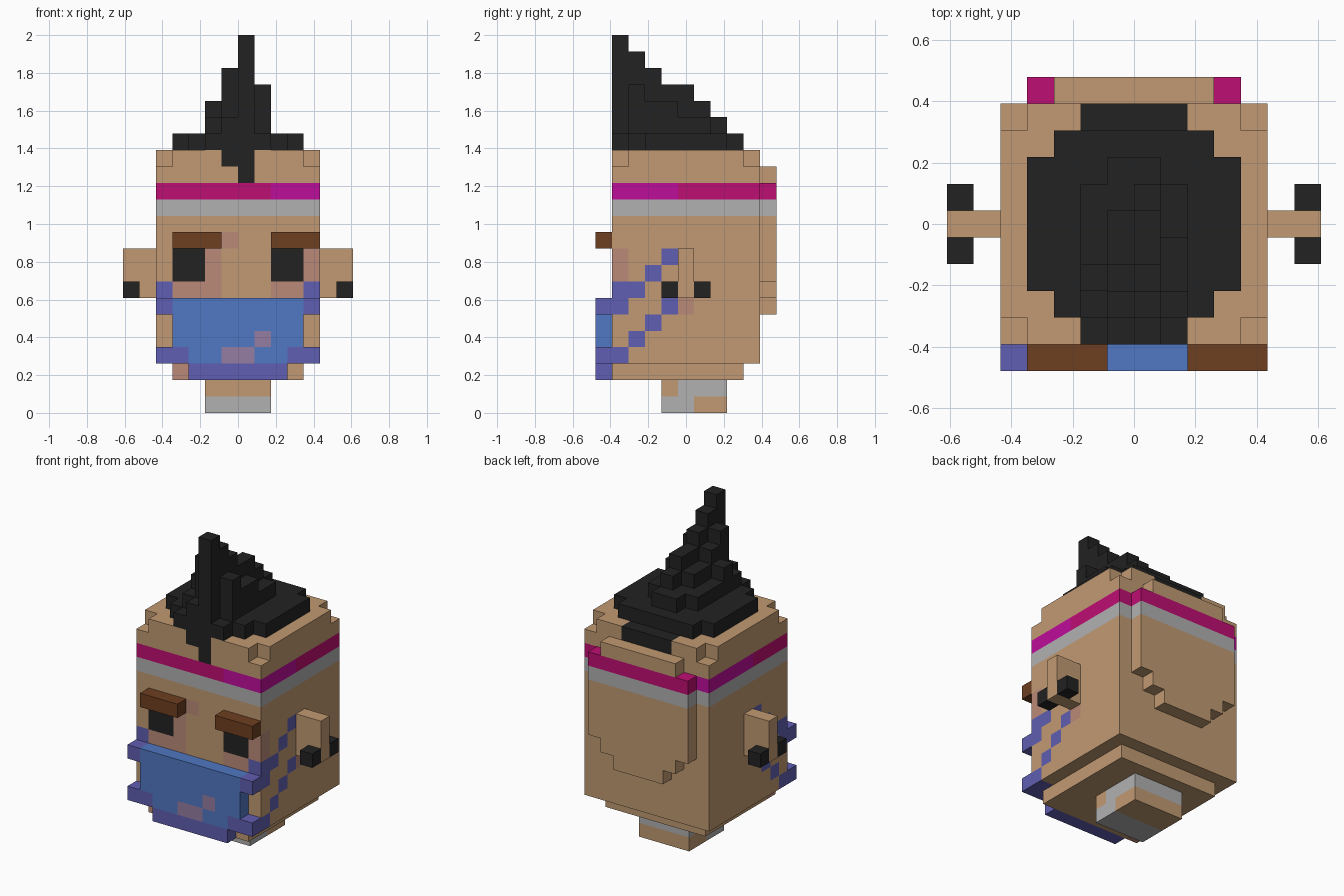
import bpy, bmesh
from mathutils import Vector

if "Cube" in bpy.data.objects:
    bpy.data.objects.remove(bpy.data.objects["Cube"], do_unlink=True)

UNIT = 2 / 23       # edge of one block
MID_Y = 5.5         # block row that lies on y = 0


def linear(c):
    c /= 255
    return c / 12.92 if c <= 0.04045 else ((c + 0.055) / 1.055) ** 2.4


COLOURS = {
    "skin": (193, 154, 115), "black": (34, 34, 34), "mask_blue": (80, 120, 195),
    "mask_violet": (96, 94, 178), "brow_brown": (110, 62, 33), "pale_grey": (177, 177, 177),
    "magenta": (190, 14, 115), "bright_magenta": (190, 14, 155),
    "blush": (187, 138, 120), "mauve": (148, 125, 162),
}
NAMES = list(COLOURS)
MATERIALS = []
for label, rgb in COLOURS.items():
    mat = bpy.data.materials.new(label)
    colour = (*[linear(c) for c in rgb], 1)
    mat.use_nodes = True
    mat.diffuse_color = colour
    bsdf = mat.node_tree.nodes["Principled BSDF"]
    bsdf.inputs["Base Color"].default_value = colour
    bsdf.inputs["Roughness"].default_value = 0.8
    MATERIALS.append(mat)


def cells_of(box):
    x0, x1, y0, y1, z0, z1 = box
    return [(x, y, z) for x in range(x0, x1) for y in range(y0, y1) for z in range(z0, z1)]


def mirrored(box):
    return (-box[1], -box[0], *box[2:])


def blocks(name, boxes, base, paint=(), carve=()):
    """Join block boxes into one skin, then paint boxes of it."""
    cells = {c: base for b in boxes for c in cells_of(b)}
    for b in carve:
        for c in cells_of(b):
            cells.pop(c, None)
    for colour, *areas in paint:
        for b in areas:
            for c in cells_of(b):
                if c in cells:
                    cells[c] = colour
    bm = bmesh.new()
    verts = {}

    def corner(p):
        key = tuple(round(v) for v in p)
        if key not in verts:
            verts[key] = bm.verts.new((key[0] * UNIT, (key[1] - MID_Y) * UNIT, key[2] * UNIT))
        return verts[key]

    for cell, colour in cells.items():
        for axis in range(3):
            for side in (0, 1):
                near = list(cell)
                near[axis] += 2 * side - 1
                if tuple(near) in cells:
                    continue
                u, v = Vector(), Vector()
                u[(axis + 1) % 3] = v[(axis + 2) % 3] = 1
                o = Vector(cell)
                o[axis] += side
                loop = [o, o + u, o + u + v, o + v]
                face = bm.faces.new([corner(p) for p in (loop if side else loop[::-1])])
                face.material_index = NAMES.index(colour)
    bmesh.ops.dissolve_limit(bm, angle_limit=0.01, verts=bm.verts[:], edges=bm.edges[:],
                             delimit={'MATERIAL'})
    mesh = bpy.data.meshes.new(name)
    bm.to_mesh(mesh)
    bm.free()
    for m in MATERIALS:
        mesh.materials.append(m)
    obj = bpy.data.objects.new(name, mesh)
    bpy.context.collection.objects.link(obj)
    return obj


# Neck with a mottled collar
blocks("neck", [(-2, 2, 4, 8, 0, 2)], "pale_grey",
       [("skin", (-2, 2, 4, 5, 1, 2), (-2, 2, 6, 8, 0, 1))])

# Head: mask straps, eyes, blush and headband are painted on its blocks
straps = [(4, 5, 1, 3, 7, 8), (4, 5, 3, 4, 8, 9), (4, 5, 4, 5, 9, 10), (4, 5, 1, 2, 6, 7)]
straps += [(4, 5, 1 + i, 2 + i, 3 + i, 4 + i) for i in range(4)]
straps += [mirrored(b) for b in straps]
eye = (2, 4, 1, 2, 8, 10)
notches = [(x, x + 1, y, y + 1, 15, 16) for x in (-5, 4) for y in (1, 9)]
blocks("head", [(-5, 5, 1, 10, 3, 16), (-4, 4, 1, 9, 2, 3)], "skin", [
    ("mask_violet", *straps),
    ("blush", (-4, -1, 1, 2, 7, 8), (-2, -1, 1, 2, 8, 10), (-1, 0, 1, 2, 10, 11),
     (2, 4, 1, 2, 7, 8), (4, 5, 1, 2, 8, 10), (4, 5, 5, 6, 6, 7), (-4, -3, 1, 2, 2, 3)),
    ("black", eye, mirrored(eye), (-1, 1, 1, 2, 15, 16), (0, 1, 1, 2, 14, 15),
     (-2, 2, 9, 10, 15, 16)),
    ("pale_grey", (-5, 5, 1, 10, 12, 13)),
    ("magenta", (-5, 5, 1, 10, 13, 14)),
    ("bright_magenta", (2, 5, 1, 5, 13, 14), (-5, -4, 5, 10, 13, 14)),
], notches)

# Raised panel on the back of the head, stepped at the bottom
blocks("back_panel", [(-4, 4, 10, 11, 8, 14), (-3, 3, 10, 11, 7, 15), (-2, 2, 10, 11, 6, 7)],
       "skin", [("pale_grey", (-4, 4, 10, 11, 12, 13)), ("magenta", (-4, 4, 10, 11, 13, 14))])

# Face mask
mask_end = (3, 5, 0, 1, 3, 4)
mask_top_end = (4, 5, 0, 1, 6, 7)
blocks("face_mask", [(-5, 5, 0, 1, 6, 7), (-4, 4, 0, 1, 4, 6), (-5, 5, 0, 1, 3, 4),
                     (-3, 3, 0, 1, 2, 3)], "mask_blue", [
    ("mask_violet", (-3, 3, 0, 1, 2, 3), mask_end, mirrored(mask_end),
     mask_top_end, mirrored(mask_top_end)),
    ("mauve", (-1, 1, 0, 1, 3, 4), (1, 2, 0, 1, 4, 5)),
])

# Eyebrows
for side, x in (("right", -4), ("left", 2)):
    blocks(side + "_eyebrow", [(x, x + 3, 0, 1, 10, 11)], "brow_brown")

# Ears, each with an earring block before and behind the lobe
ear = (5, 7, 5, 6, 7, 10)
rings = [(6, 7, y, y + 1, 7, 8) for y in (4, 6)]
for side, flip in (("left", lambda b: b), ("right", mirrored)):
    blocks(side + "_ear", [flip(ear)], "skin")
    blocks(side + "_earrings", [flip(b) for b in rings], "black")

# Hair: a rounded base and a crest of stepped columns, front to back
hair = [(-2, 2, 1, 9, 16, 17), (-3, 3, 2, 9, 16, 17), (-4, 4, 3, 8, 16, 17)]
crest = {-2: (17, 18, 19, 18, 18, 18), -1: (18, 21, 20, 19, 19, 18, 18),
         0: (23, 22, 21, 20, 20, 19, 18), 1: (17, 20, 19, 19, 18, 18)}
for x, tops in crest.items():
    hair += [(x, x + 1, y, y + 1, 16, top) for y, top in enumerate(tops, 1)]
blocks("hair", hair, "black")
